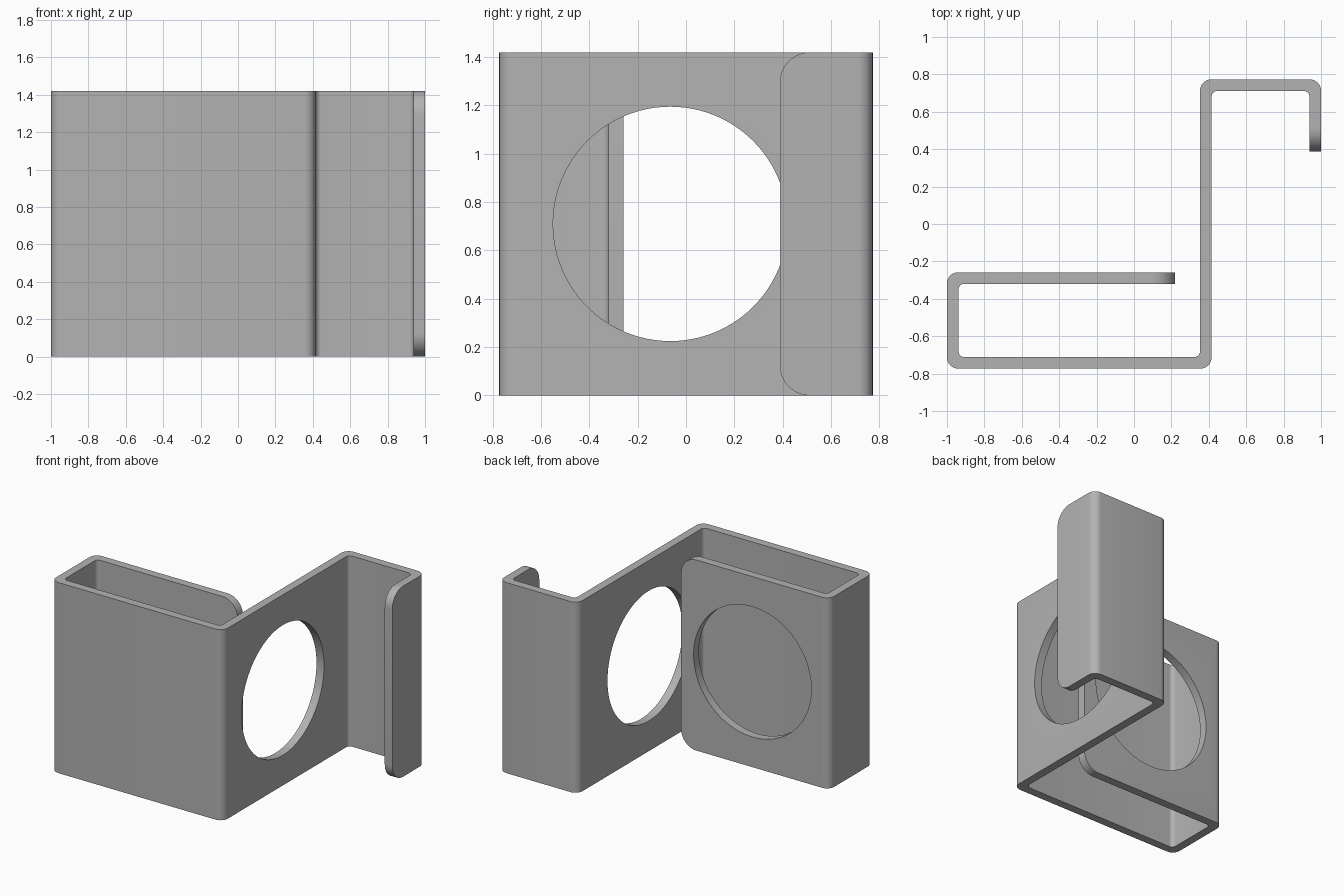
import bpy, bmesh, math
from mathutils import Vector

if "Cube" in bpy.data.objects:
    bpy.data.objects.remove(bpy.data.objects["Cube"])

H = 1.42          # height of the bent strip
T = 0.062         # sheet thickness
R_OUT, R_IN = 0.06, 0.03
R_END = 0.125     # rounding of the free ends
HOLE_R, HOLE_Z = 0.485, H / 2

grey = bpy.data.materials.new("grey plastic")
grey.diffuse_color = (0.45, 0.45, 0.45, 1)
grey.use_nodes = True
grey.node_tree.nodes["Principled BSDF"].inputs["Base Color"].default_value = grey.diffuse_color

# Outline of the bent strip seen from above: (x, y, corner radius)
X0, X1, XW = -1.0, 1.0, 0.415
Y0, Y1, YF = -0.773, 0.773, -0.258
FLAP_END, LIP_END = 0.22, 0.388
outline = [
    (FLAP_END, YF, 0), (X0, YF, R_OUT), (X0, Y0, R_OUT), (XW, Y0, R_OUT),
    (XW, Y1 - T, R_IN), (X1 - T, Y1 - T, R_IN), (X1 - T, LIP_END, 0),
    (X1, LIP_END, 0), (X1, Y1, R_OUT), (XW - T, Y1, R_OUT),
    (XW - T, Y0 + T, R_IN), (X0 + T, Y0 + T, R_IN),
    (X0 + T, YF - T, R_IN), (FLAP_END, YF - T, 0),
]


def fillet(points, steps=8):
    """Round each right-angled corner of a closed outline."""
    result = []
    for i, (x, y, r) in enumerate(points):
        p = Vector((x, y))
        if r == 0:
            result.append(p)
            continue
        a = (Vector(points[i - 1][:2]) - p).normalized()
        b = (Vector(points[(i + 1) % len(points)][:2]) - p).normalized()
        centre = p + (a + b) * r
        for s in range(steps + 1):
            t = math.pi / 2 * s / steps
            result.append(centre - b * r * math.cos(t) - a * r * math.sin(t))
    return result


# Bent strip: extruded outline with rounded free ends
bm = bmesh.new()
base = bm.faces.new([bm.verts.new((p.x, p.y, 0)) for p in fillet(outline)])
top = bmesh.ops.extrude_face_region(bm, geom=[base])["geom"]
bmesh.ops.translate(bm, vec=(0, 0, H),
                    verts=[v for v in top if isinstance(v, bmesh.types.BMVert)])
bmesh.ops.recalc_face_normals(bm, faces=bm.faces)


def is_end_edge(e):
    a, b = (v.co for v in e.verts)
    if abs(a.z - b.z) > 1e-4:
        return False
    return (all(abs(c.x - FLAP_END) < 1e-4 for c in (a, b)) or
            all(abs(c.y - LIP_END) < 1e-4 for c in (a, b)))


bmesh.ops.bevel(bm, geom=[e for e in bm.edges if is_end_edge(e)], offset=R_END,
                offset_type='OFFSET', segments=12, profile=0.5, affect='EDGES')
mesh = bpy.data.meshes.new("bent_bracket")
bm.to_mesh(mesh)
bm.free()
bracket = bpy.data.objects.new("bent_bracket", mesh)
bpy.context.collection.objects.link(bracket)
mesh.materials.append(grey)


# Round openings in the middle wall and the back flap
def cut_hole(name, location, rotation):
    bpy.ops.mesh.primitive_cylinder_add(vertices=96, radius=HOLE_R, depth=0.2,
                                        location=location, rotation=rotation)
    cutter = bpy.context.object
    cutter.name = name
    cutter.hide_render = True
    cutter.data.materials.append(grey)
    mod = bracket.modifiers.new(name, 'BOOLEAN')
    mod.operation, mod.solver, mod.object = 'DIFFERENCE', 'EXACT', cutter
    bpy.context.view_layer.objects.active = bracket
    bpy.ops.object.modifier_apply(modifier=name)
    bpy.data.objects.remove(cutter)


cut_hole("wall_hole", (XW - T / 2, -0.065, HOLE_Z), (0, math.pi / 2, 0))
cut_hole("flap_hole", (-0.367, YF - T / 2, HOLE_Z), (math.pi / 2, 0, 0))

bpy.ops.object.select_all(action='DESELECT')
bracket.select_set(True)
bpy.context.view_layer.objects.active = bracket
bpy.ops.object.shade_smooth_by_angle(angle=math.radians(30))
